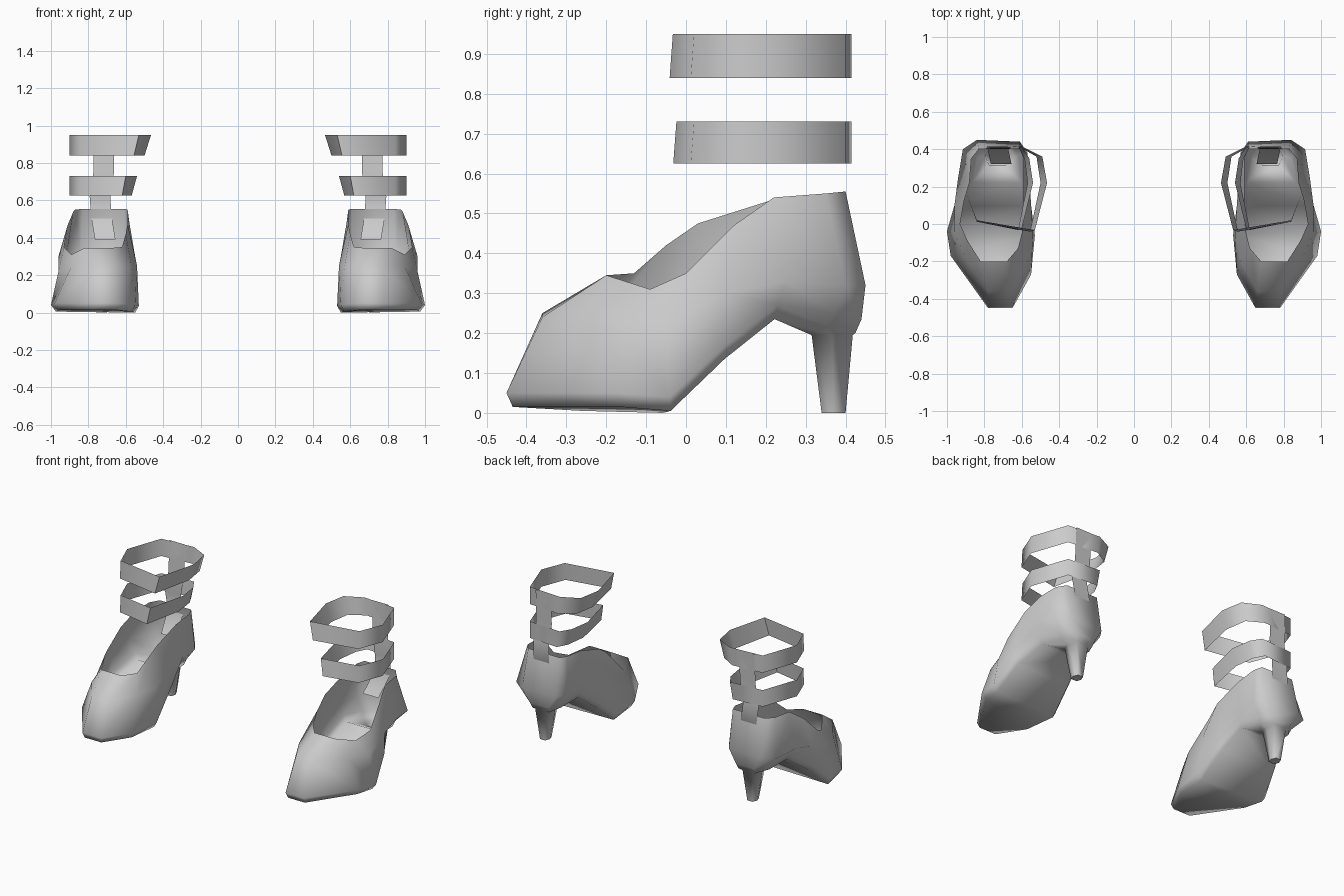
import bpy
import bmesh
import math

cube = bpy.data.objects.get("Cube")
if cube:
    bpy.data.objects.remove(cube, do_unlink=True)

GREY = (0.6, 0.6, 0.6, 1.0)
material = bpy.data.materials.new("plain grey")
material.use_nodes = True
material.diffuse_color = GREY
shader = material.node_tree.nodes["Principled BSDF"]
shader.inputs["Base Color"].default_value = GREY


def add_ring(bm, points):
    return [bm.verts.new(p) for p in points]


def bridge(bm, upper, lower, closed=True):
    """Join two rows of vertices with quads."""
    count = len(upper)
    for i in range(count if closed else count - 1):
        j = (i + 1) % count
        bm.faces.new((upper[i], upper[j], lower[j], lower[i]))


def finish(bm, name):
    """Turn the left part into an object and mirror it to the right."""
    bmesh.ops.recalc_face_normals(bm, faces=bm.faces[:])
    mesh = bpy.data.meshes.new(name)
    bm.to_mesh(mesh)
    bm.free()
    mesh.materials.append(material)
    obj = bpy.data.objects.new(name, mesh)
    bpy.context.collection.objects.link(obj)
    bpy.ops.object.select_all(action="DESELECT")
    obj.select_set(True)
    bpy.context.view_layer.objects.active = obj
    bpy.ops.object.shade_smooth_by_angle(angle=math.radians(80))
    mirror = obj.modifiers.new("other foot", "MIRROR")
    mirror.use_mirror_merge = False


# Shoe loops run from the toe along the outer side, round the back,
# and return along the inner side.
rim = [
    (.82, -.2, .345), (.89, -.09, .31), (.93, 0, .35), (.91, .12, .47),
    (.88, .22, .54), (.87, .35, .55), (.83, .4, .555),
    (.61, .4, .555), (.59, .35, .55), (.59, .22, .535),
    (.59, .03, .475), (.6, -.05, .42), (.62, -.13, .35), (.68, -.2, .345),
]
waist = [
    (.78, -.36, .24), (.89, -.2, .25), (.96, -.05, .22), (.96, .1, .3),
    (.94, .25, .33), (.915, .4, .32), (.84, .45, .32),
    (.61, .44, .32), (.57, .38, .32), (.56, .25, .33),
    (.55, .1, .3), (.54, -.05, .25), (.57, -.2, .25), (.66, -.36, .25),
]
welt = [
    (.78, -.45, .05), (.98, -.17, .05), (1, -.04, .04), (.96, .1, .17),
    (.88, .23, .27), (.85, .37, .25), (.79, .44, .235),
    (.66, .44, .235), (.62, .37, .25), (.59, .23, .27),
    (.55, .1, .17), (.53, -.06, .035), (.55, -.27, .04), (.65, -.45, .05),
]
CENTRE = .73
sole = [(CENTRE + (x - CENTRE) * .9, y * .965, max(0, z - .035))
        for x, y, z in welt]


def heel_ring(half_width, front, back, z):
    """Six-sided heel section, in the same order as the shoe loops."""
    middle = (front + back) / 2
    outer = [(half_width * .7, front), (half_width, middle), (half_width * .6, back)]
    inner = [(-x, y) for x, y in reversed(outer)]
    return [(CENTRE + x, y, z) for x, y in outer + inner]


# Shoe upper, sole and heel
bm = bmesh.new()
rings = [add_ring(bm, loop) for loop in (rim, waist, welt, sole)]
for upper, lower in zip(rings, rings[1:]):
    bridge(bm, upper, lower)
bottom = rings[-1]
for i in range(4):
    bm.faces.new((bottom[i], bottom[i + 1], bottom[-2 - i], bottom[-1 - i]))
heel = [bottom[4:10],
        add_ring(bm, heel_ring(.065, .315, .418, .195)),
        add_ring(bm, heel_ring(.03, .34, .4, 0))]
for upper, lower in zip(heel, heel[1:]):
    bridge(bm, upper, lower)
bm.faces.new(heel[-1])
finish(bm, "shoe")


# Ankle bands, each leaning outwards on the inner side
def ankle_band(name, outline, low, high, lean):
    bm = bmesh.new()
    top = [(x, y, high) for x, y in outline]
    base = [(x + lean * max(0, CENTRE - x), y - .008 * (y < .1), low)
            for x, y in outline]
    bridge(bm, add_ring(bm, top), add_ring(bm, base))
    finish(bm, name)


back = [(.6, .415), (.82, .4), (.9, .17), (.84, .02)]
ankle_band("upper_ankle_band", back + [(.53, -.033), (.465, .22), (.49, .36)],
           .84, .95, .13)
ankle_band("lower_ankle_band", back + [(.6, -.024), (.54, .22), (.56, .35)],
           .625, .73, .15)

# Upright strap that ties the bands to the shoe and tucks in behind the heel
bm = bmesh.new()
path = [(.715, .412, .95), (.718, .403, .75), (.738, .4, .62),
        (.73, .414, .51), (.71, .32, .39)]
edges = [add_ring(bm, [(x + side, y, z) for x, y, z in path])
         for side in (-.055, .055)]
bridge(bm, edges[0], edges[1], closed=False)
finish(bm, "back_strap")
